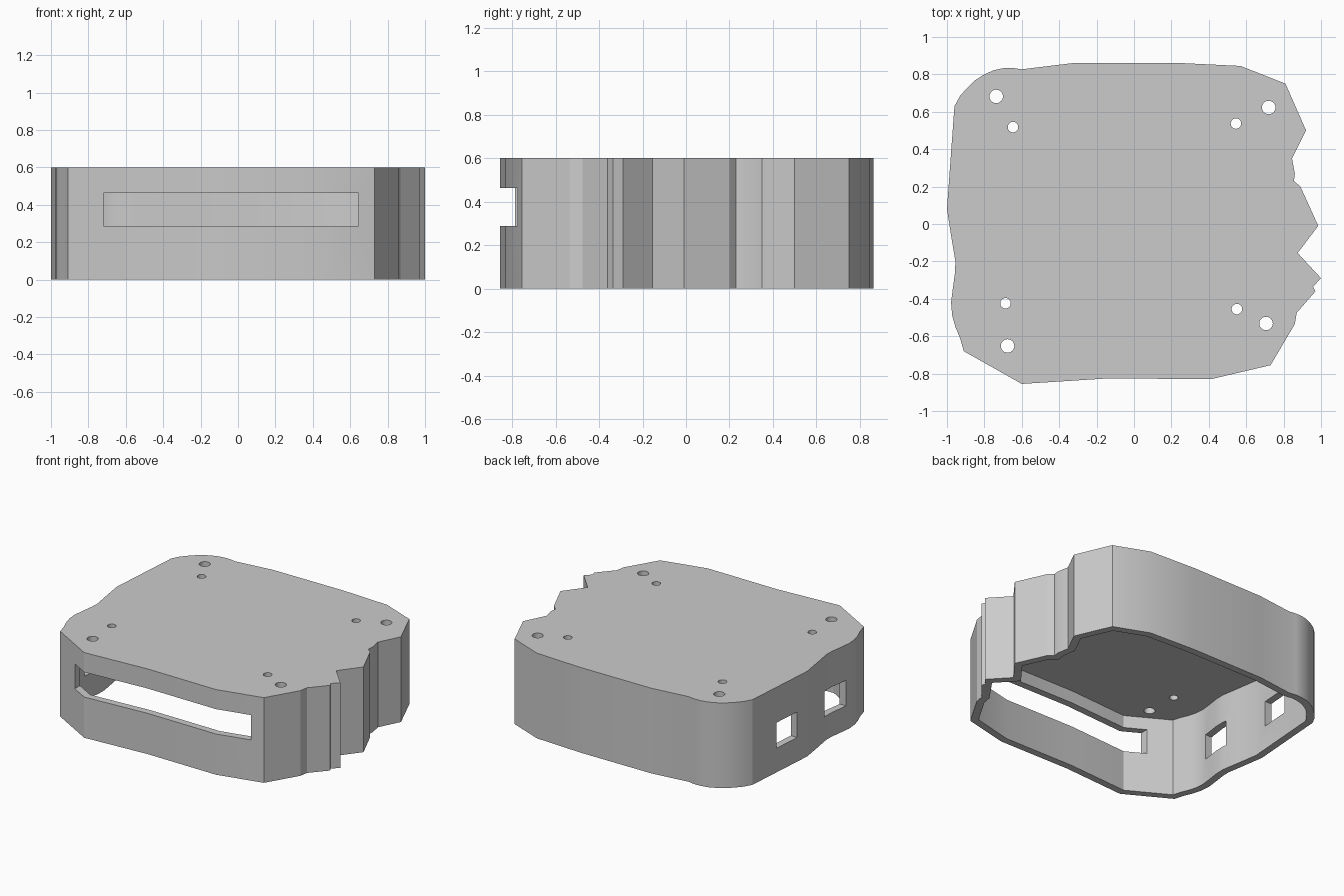
import bpy, bmesh, math
from mathutils import Vector, Matrix

old = bpy.data.objects.get("Cube")
if old:
    bpy.data.objects.remove(old, do_unlink=True)

HEIGHT, WALL, CEILING = 0.6, 0.05, 0.55

grey = bpy.data.materials.new("plain_grey")
grey.use_nodes = True
colour = (0.6, 0.6, 0.6, 1)
grey.diffuse_color = colour
grey.node_tree.nodes["Principled BSDF"].inputs["Base Color"].default_value = colour

# Outline, counter-clockwise from the front
front = [(-.6, -.855), (-.13, -.825), (.41, -.83), (.73, -.755)]
jagged_low = [(.86, -.535), (.87, -.475)]
notch = [(.97, -.36), (.957, -.335)]
jagged_high = [(1, -.29), (.875, -.155), (.985, -.01), (.89, .2), (.855, .23),
               (.86, .27), (.845, .35), (.92, .5), (.81, .75)]
back = [(.57, .845), (.22, .862), (-.33, .86), (-.6, .827)]
round_corner = [(-.65, .835), (-.7, .833), (-.75, .822), (-.8, .8), (-.85, .768),
                (-.89, .73), (-.93, .685), (-.96, .63)]
wavy_side = [(-1, .08), (-.975, -.08), (-.955, -.2), (-.957, -.26), (-.968, -.34),
             (-.978, -.42), (-.972, -.49), (-.955, -.55), (-.93, -.61), (-.91, -.68)]
rest = jagged_high + back + round_corner + wavy_side
outline = front + jagged_low + notch + rest
plain_outline = front + jagged_low + rest


def inset(points, t):
    """Move every edge of a closed outline inward by t."""
    pts = [Vector(p) for p in points]
    out = []
    for i, p in enumerate(pts):
        a = (p - pts[i - 1]).normalized()
        b = (pts[(i + 1) % len(pts)] - p).normalized()
        na, nb = Vector((-a.y, a.x)), Vector((-b.y, b.x))
        out.append(p + (na + nb) * t / (1 + na.dot(nb)))
    return out


def prism(bm, points, z0, z1):
    low = [bm.verts.new((p[0], p[1], z0)) for p in points]
    high = [bm.verts.new((p[0], p[1], z1)) for p in points]
    bm.faces.new(low[::-1])
    bm.faces.new(high)
    for i in range(len(low)):
        j = (i + 1) % len(low)
        bm.faces.new((low[i], low[j], high[j], high[i]))


def box(bm, x0, x1, y0, y1, z0, z1):
    prism(bm, [(x0, y0), (x1, y0), (x1, y1), (x0, y1)], z0, z1)


def make(name, bm):
    mesh = bpy.data.meshes.new(name)
    bm.to_mesh(mesh)
    bm.free()
    mesh.materials.append(grey)
    obj = bpy.data.objects.new(name, mesh)
    bpy.context.collection.objects.link(obj)
    return obj


def cut(target, cutter):
    cutter.hide_render = True
    mod = target.modifiers.new("cut", "BOOLEAN")
    mod.operation, mod.solver, mod.object = "DIFFERENCE", "EXACT", cutter
    bpy.context.view_layer.objects.active = target
    bpy.ops.object.modifier_apply(modifier=mod.name)
    bpy.data.objects.remove(cutter, do_unlink=True)


# Case body
bm = bmesh.new()
prism(bm, outline, 0, HEIGHT)
case = make("case_shell", bm)

# Hollow, open underneath
bm = bmesh.new()
prism(bm, inset(plain_outline, WALL), -0.1, CEILING)
cut(case, make("cavity_cutter", bm))

# Front slot, side windows and screw holes
bm = bmesh.new()
box(bm, -.72, .645, -1, -.66, .287, .462)
for y0, y1 in ((.18, .39), (-.39, -.17)):
    box(bm, -1.1, -.8, y0, y1, .17, .35)
big = [(-.737, .682), (.72, .623), (.706, -.532), (-.676, -.652)]
small = [(-.647, .518), (.545, .537), (.55, -.455), (-.687, -.424)]
for centres, radius in ((big, .036), (small, .028)):
    for x, y in centres:
        bmesh.ops.create_cone(bm, cap_ends=True, segments=32, radius1=radius,
                              radius2=radius, depth=.2,
                              matrix=Matrix.Translation((x, y, HEIGHT)))
cut(case, make("opening_cutter", bm))

bpy.ops.object.select_all(action="DESELECT")
case.select_set(True)
bpy.context.view_layer.objects.active = case
bpy.ops.object.shade_smooth_by_angle(angle=math.radians(20))
